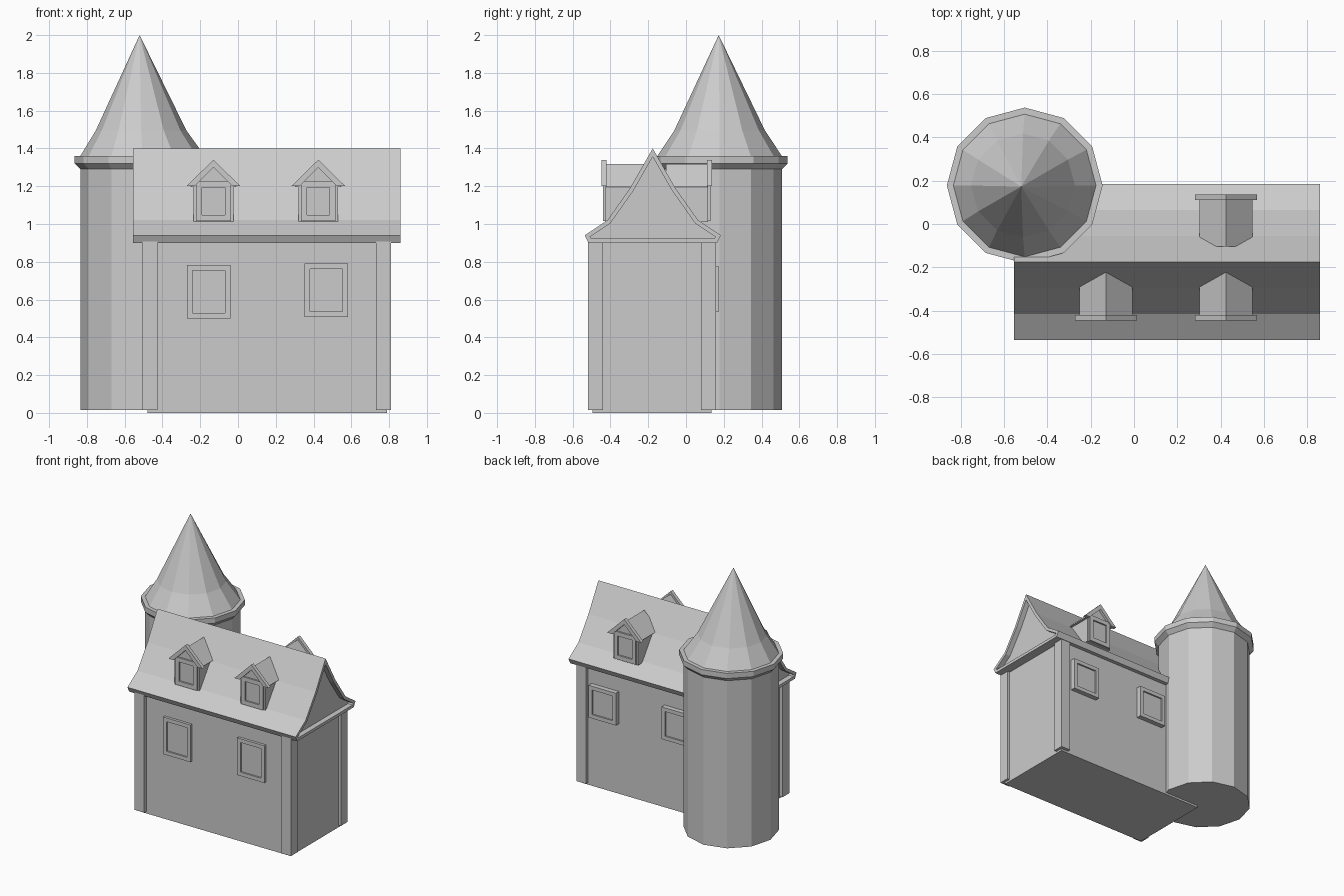
import bpy, bmesh, math
from mathutils import Vector

if "Cube" in bpy.data.objects:
    bpy.data.objects.remove(bpy.data.objects["Cube"])


def finish(name, bm):
    bmesh.ops.recalc_face_normals(bm, faces=bm.faces)
    mesh = bpy.data.meshes.new(name)
    bm.to_mesh(mesh)
    bm.free()
    obj = bpy.data.objects.new(name, mesh)
    bpy.context.collection.objects.link(obj)
    return obj


def prism(name, pts, a, b, axis='y', inset=0, depth=0, ends=(1,)):
    """Extrude a (u, z) profile from a to b; optionally recess the end faces."""
    bm = bmesh.new()
    place = (lambda u, t, z: (u, t, z)) if axis == 'y' else (lambda u, t, z: (t, u, z))
    rings = [[bm.verts.new(place(u, t, z)) for u, z in pts] for t in (a, b)]
    caps = [bm.faces.new(r) for r in rings]
    n = len(pts)
    for i in range(n):
        j = (i + 1) % n
        bm.faces.new((rings[0][i], rings[0][j], rings[1][j], rings[1][i]))
    bmesh.ops.recalc_face_normals(bm, faces=bm.faces)
    if inset:
        for k in ends:
            f = caps[k]
            d = f.normal.copy() * -depth
            bmesh.ops.inset_region(bm, faces=[f], thickness=inset, use_even_offset=True)
            # straight-walled recess
            new = bmesh.ops.extrude_discrete_faces(bm, faces=[f])['faces']
            bmesh.ops.translate(bm, vec=d, verts=new[0].verts)
    return finish(name, bm)


def rect(x0, x1, z0, z1):
    return [(x0, z0), (x1, z0), (x1, z1), (x0, z1)]


def lathe(name, profile, sides=12):
    """Stack of polygon rings (x, y, radius, z), capped at both ends."""
    bm = bmesh.new()
    rings = []
    for x, y, r, z in profile:
        if r == 0:
            rings.append([bm.verts.new((x, y, z))])
        else:
            rings.append([bm.verts.new((x + r * math.cos(math.tau * i / sides),
                                        y + r * math.sin(math.tau * i / sides), z))
                          for i in range(sides)])
    for p, q in zip(rings, rings[1:]):
        for i in range(sides):
            j = (i + 1) % sides
            bm.faces.new((p[i], p[j], q[0]) if len(q) == 1 else (p[i], p[j], q[j], q[i]))
    bm.faces.new(rings[0])
    if len(rings[-1]) > 1:
        bm.faces.new(rings[-1])
    return finish(name, bm)


# House walls and corner pillars
prism("house_walls", rect(-0.48, 0.79, 0, 0.92), -0.495, 0.135)
for x in (-0.505, 0.73):
    for y in (-0.52, 0.08):
        prism("corner_pillar", rect(x, x + 0.08, 0.015, 0.91), y, y + 0.08)

# Flared main roof with recessed gables
half = [(0.34, 0.90), (0.36, 0.94), (0.24, 1.02), (0.12, 1.19)]
ridge = -0.176
outline = ([(ridge + o, z) for o, z in half] + [(ridge, 1.40)]
           + [(ridge - o, z) for o, z in reversed(half)])
prism("main_roof", outline, -0.555, 0.86, 'x', inset=0.022, depth=0.04, ends=(0, 1))

# Wall windows: raised frame with sunken pane
for x, z in ((-0.155, 0.50), (0.468, 0.508)):
    prism("front_window", rect(x - 0.115, x + 0.115, z, z + 0.283),
          -0.48, -0.515, inset=0.029, depth=0.012)
for x in (-0.03, 0.585):
    prism("back_window", rect(x - 0.115, x + 0.115, 0.533, 0.778),
          0.12, 0.172, inset=0.029, depth=0.012)


# Dormers
def dormer(cx, s):
    def y(d):
        return -0.155 + s * d
    prism("dormer_body", [(cx - 0.105, 1.01), (cx + 0.105, 1.01), (cx + 0.105, 1.21),
                          (cx, 1.30), (cx - 0.105, 1.21)], y(0.08), y(0.272))
    prism("dormer_window", rect(cx - 0.092, cx + 0.092, 1.015, 1.225),
          y(0.25), y(0.284), inset=0.032, depth=0.015)
    prism("dormer_roof", [(cx - 0.123, 1.197), (cx + 0.123, 1.197), (cx, 1.318)],
          y(0.05), y(0.268))
    prism("dormer_gable_board", [(cx - 0.143, 1.2), (cx, 1.34), (cx + 0.143, 1.2),
                                 (cx + 0.1, 1.2), (cx, 1.30), (cx - 0.1, 1.2)],
          y(0.265), y(0.292))


for cx, s in ((-0.13, -1), (0.425, -1), (0.425, 1)):
    dormer(cx, s)

# Round tower, eave ring and flared cone
tx, ty = -0.505, 0.178
lathe("tower_wall", [(tx, ty, 0.33, 0.015), (tx, ty, 0.33, 1.30)])
lathe("tower_eave", [(tx, ty, 0.33, 1.29), (tx, ty, 0.36, 1.32), (tx, ty, 0.36, 1.36)])
lathe("tower_roof", [(tx, ty, 0.333, 1.355), (tx - 0.008, ty, 0.24, 1.495),
                     (tx - 0.016, ty - 0.005, 0, 2.0)])
